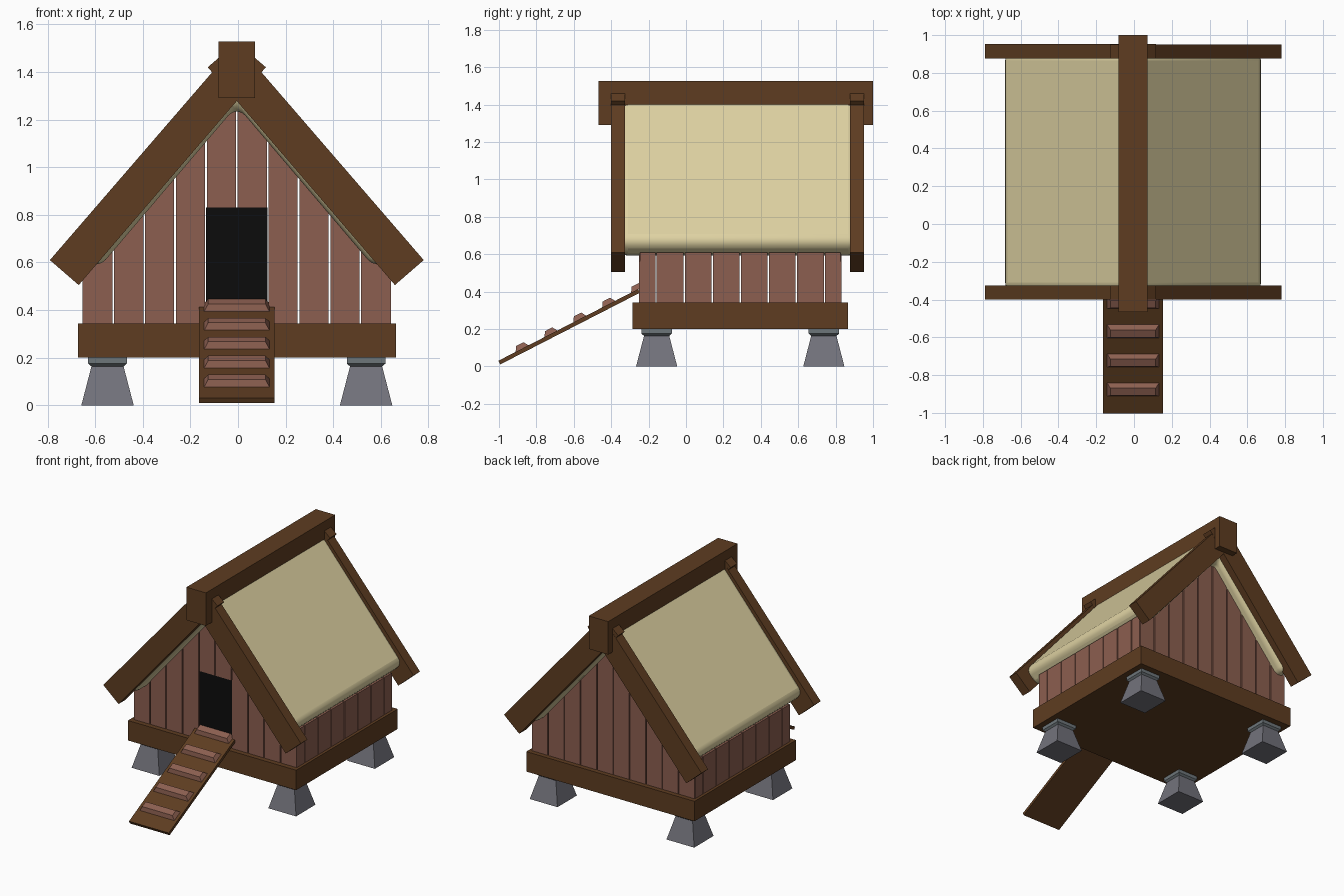
import bpy, bmesh, math
from mathutils import Matrix, Vector

if "Cube" in bpy.data.objects:
    bpy.data.objects.remove(bpy.data.objects["Cube"])

CX, CY = -0.005, 0.29      # centre of the hut body
SL = 1.176                 # roof slope
N = Vector((0.762, 0.648)) # outward normal of the right roof pitch (x, z)


def material(name, rgb):
    m = bpy.data.materials.new(name)
    m.diffuse_color = (*rgb, 1)
    m.use_nodes = True
    m.node_tree.nodes["Principled BSDF"].inputs["Base Color"].default_value = m.diffuse_color
    return m


BROWN = material("brown timber", (0.112, 0.046, 0.015))
PINK = material("reddish planks", (0.262, 0.114, 0.080))
STRAW = material("straw", (0.73, 0.64, 0.36))
STONE = material("grey stone", (0.172, 0.170, 0.200))
CAP = material("stone cap", (0.155, 0.180, 0.195))
BLACK = material("dark opening", (0.0035, 0.0035, 0.0035))


def finish(bm, name, mat):
    bmesh.ops.recalc_face_normals(bm, faces=bm.faces)
    me = bpy.data.meshes.new(name)
    bm.to_mesh(me)
    bm.free()
    me.materials.append(mat)
    ob = bpy.data.objects.new(name, me)
    bpy.context.collection.objects.link(ob)
    return ob


def add_prism(bm, pts, y0, y1):
    """Extrude an (x, z) outline from y0 to y1."""
    f = bm.faces.new([bm.verts.new((x + CX, y0, z)) for x, z in pts])
    ext = bmesh.ops.extrude_face_region(bm, geom=[f])
    vs = [v for v in ext["geom"] if isinstance(v, bmesh.types.BMVert)]
    bmesh.ops.translate(bm, verts=vs, vec=(0, y1 - y0, 0))


def rect(x0, x1, z0, z1):
    return [(x0, z0), (x1, z0), (x1, z1), (x0, z1)]


def prism(name, pts, y0, y1, mat):
    bm = bmesh.new()
    add_prism(bm, pts, y0, y1)
    return finish(bm, name, mat)


def add_frustum(bm, rings, mx):
    """Stack of rectangles (half x, half y, z), closed at both ends."""
    loops = [[bm.verts.new(mx @ Vector((sx * hx, sy * hy, z)))
              for sx, sy in ((-1, -1), (1, -1), (1, 1), (-1, 1))] for hx, hy, z in rings]
    for a, b in zip(loops, loops[1:]):
        for i in range(4):
            j = (i + 1) % 4
            bm.faces.new((a[i], a[j], b[j], b[i]))
    bm.faces.new(loops[0][::-1])
    bm.faces.new(loops[-1])


# Stone feet with caps
feet, caps = bmesh.new(), bmesh.new()
for sx in (-1, 1):
    for sy in (-1, 1):
        mx = Matrix.Translation((CX + sx * 0.543, CY + sy * 0.447, 0))
        add_frustum(feet, [(0.11, 0.11, 0), (0.067, 0.067, 0.165)], mx)
        add_frustum(caps, [(0.067, 0.067, 0.163), (0.081, 0.081, 0.175), (0.081, 0.081, 0.202)], mx)
finish(feet, "feet", STONE)
finish(caps, "foot_caps", CAP)

# Floor base
prism("base", rect(-0.668, 0.668, 0.2, 0.343), -0.287, 0.865, BROWN)

# Gable planks, front (with doorway) and back
GAP, W = 0.0035, 0.1297
for name, y0, y1 in (("front_planks", -0.252, -0.222), ("back_planks", 0.802, 0.832)):
    bm = bmesh.new()
    for k in range(-5, 5):
        a, b = k * W + GAP, (k + 1) * W - GAP
        z0 = 0.83 if name == "front_planks" and k in (-1, 0) else 0.34
        top = lambda x: 1.32 - SL * abs(x)
        add_prism(bm, [(a, z0), (b, z0), (b, top(b)), (a, top(a))], y0, y1)
    finish(bm, name, PINK)

# Side planks
cuts = [-0.25, -0.16, -0.01, 0.14, 0.29, 0.44, 0.59, 0.74, 0.83]
bm = bmesh.new()
for s in (-1, 1):
    for a, b in zip(cuts, cuts[1:]):
        add_prism(bm, rect(*sorted((s * 0.62, s * 0.648)), 0.34, 0.61), a + GAP, b - GAP)
finish(bm, "side_planks", PINK)

# Dark doorway
prism("door_opening", rect(-W, W, 0.34, 0.83), -0.246, -0.24, BLACK)

# Thatched roof: rounded chevron
T = 0.15
eave = Vector((0.70, 1.49 - SL * 0.70))
low = eave - N * T
half = [tuple(eave), tuple(low)]
outline = [(0, 1.49)] + half + [(0, 1.49 - T / N.y)] + [(-x, z) for x, z in half[::-1]]
roof = prism("thatch_roof", outline, -0.365, 0.92, STRAW)
bev = roof.modifiers.new("round", "BEVEL")
bev.width, bev.segments, bev.limit_method = 0.055, 4, "ANGLE"
bev.angle_limit = math.radians(40)
bpy.context.view_layer.objects.active = roof
roof.select_set(True)
bpy.ops.object.shade_smooth_by_angle(angle=math.radians(35))

# Crossed barge boards on both gables
for name, y0, y1 in (("front_barge", -0.40, -0.325), ("back_barge", 0.877, 0.952)):
    for s, side in ((-1, "left"), (1, "right")):
        pts = [(0.785, 0.61), (0.664, 0.505), (-0.122, 1.42), (-0.003, 1.522)]
        prism(f"{name}_{side}", [(s * x, z) for x, z in pts], y0, y1 - 0.001 * (s > 0), BROWN)

# Ridge beam
prism("ridge_beam", rect(-0.077, 0.077, 1.29, 1.527), -0.467, 1.0, BROWN)

# Ramp with tapered treads
ang = math.atan2(0.385, 0.75)
tilt = Matrix.Translation((CX, -0.625, 0.212)) @ Matrix.Rotation(ang, 4, "X")
bm = bmesh.new()
add_frustum(bm, [(0.158, 0.42, -0.011), (0.158, 0.42, 0.011)], tilt)
finish(bm, "ramp_board", BROWN)
bm = bmesh.new()
for i in range(5):
    mx = tilt @ Matrix.Translation((0, -0.277 + i * 0.1735, 0))
    add_frustum(bm, [(0.138, 0.04, 0.009), (0.12, 0.022, 0.038)], mx)
finish(bm, "ramp_treads", PINK)
